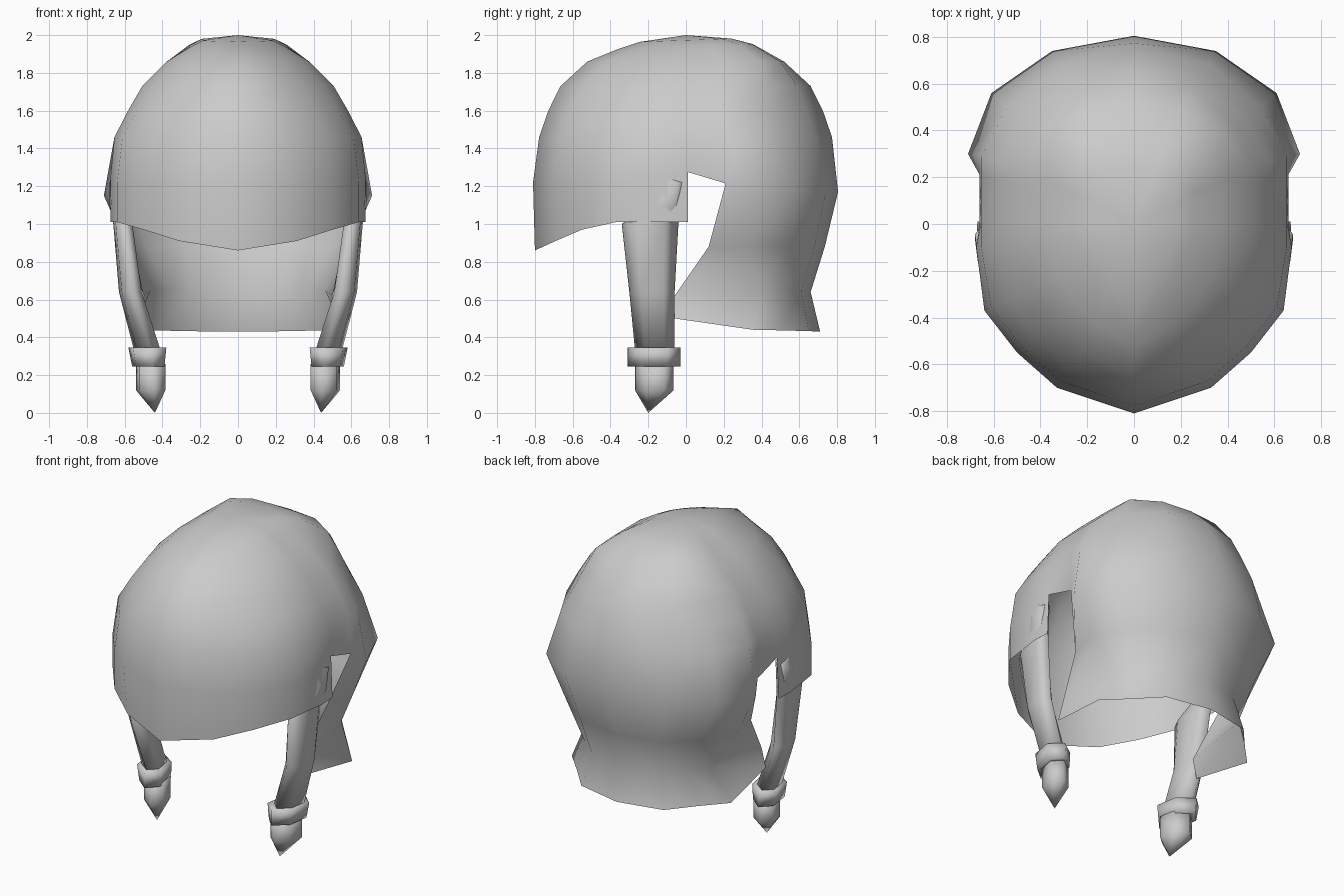
import bpy, bmesh, math

if "Cube" in bpy.data.objects:
    bpy.data.objects.remove(bpy.data.objects["Cube"])

grey = bpy.data.materials.new("hair grey")
grey.diffuse_color = (0.6, 0.6, 0.6, 1)
grey.use_nodes = True
grey.node_tree.nodes["Principled BSDF"].inputs["Base Color"].default_value = grey.diffuse_color


def finish(name, bm):
    """Store the right half as a smooth object and mirror it across x."""
    me = bpy.data.meshes.new(name)
    bm.to_mesh(me)
    bm.free()
    me.materials.append(grey)
    for p in me.polygons:
        p.use_smooth = True
    ob = bpy.data.objects.new(name, me)
    bpy.context.collection.objects.link(ob)
    mod = ob.modifiers.new("mirror", 'MIRROR')
    mod.merge_threshold = 0.001
    return ob


def skin(bm, rows):
    """Quads between rows of points, listed bottom to top."""
    vs = [[bm.verts.new(p) for p in r] for r in rows]
    for a, b in zip(vs, vs[1:]):
        for i in range(len(a) - 1):
            bm.faces.new((a[i], a[i + 1], b[i + 1], b[i]))


# Widest outline of the hair, from the forehead round to the back
brow = [(0, -.81, 1.22), (.33, -.70, 1.22), (.50, -.55, 1.22), (.64, -.37, 1.22),
        (.675, -.10, 1.25), (.66, .01, 1.275), (.66, .21, 1.215), (.71, .30, 1.15),
        (.61, .56, 1.17), (.35, .74, 1.17), (0, .805, 1.17)]

# Crown rings: height, x scale, y scale, corner fullness at front and back
rings = [(1.46, .955, .96, 1, .93), (1.60, .85, .90, .98, .92), (1.73, .74, .82, .95, .94),
         (1.86, .55, .645, .94, 1.09), (1.94, .365, .44, .92, 1.15), (1.973, .27, .30, .92, 1.17)]


def crown_row(z, kx, ky, front, back):
    row = []
    for i, (x, y, _) in enumerate(brow):
        if 4 <= i <= 7:
            x = .685                      # even out the temples above the ear
        f = {1: front, 2: front, 3: front, 8: back, 9: (1 + back) / 2}.get(i, 1)
        yy = y * ky * f
        row.append((x * kx * f, yy, z + (.035 * yy if z > 1.9 else 0)))
    return row


# Fringe hem and the rows of the back hair below the outline
fringe = [(0, -.80, .86), (.31, -.69, .91), (.50, -.55, .97),
          (.64, -.37, 1.01), (.675, -.10, 1.01), (.67, .01, 1.01)]
nape_hem = [(.53, -.06, .50), (.57, .355, .44), (.43, .50, .437), (.295, .65, .433), (0, .71, .43)]
nape_pinch = [(.50, -.06, .62), (.46, .40, .65), (.37, .51, .65), (.25, .61, .645), (0, .66, .64)]
nape_upper = [(.55, .12, .88), (.59, .33, .88), (.48, .53, .88), (.28, .68, .88), (0, .735, .88)]

bm = bmesh.new()
skin(bm, [brow] + [crown_row(*r) for r in rings] + [[(0, 0, 2.0)] * len(brow)])
skin(bm, [fringe, brow[:6]])
skin(bm, [nape_hem, nape_pinch, nape_upper, brow[6:]])
bmesh.ops.remove_doubles(bm, verts=bm.verts, dist=0.0005)
finish("hair_shell", bm)


def tube(name, sections, sides=6):
    """Loft of slanted oval sections: x min, x max, y min, y max, z."""
    bm = bmesh.new()
    loops = []
    for x0, x1, y0, y1, z in sections:
        loop = []
        for i in range(sides):
            a = 2 * math.pi * (i + .5) / sides
            c, s = math.cos(a) / math.cos(math.pi / sides), math.sin(a)
            loop.append(bm.verts.new(((x0 + x1) / 2 + (.88 * c + .25 * s) * (x1 - x0) / 2,
                                      (y0 + y1) / 2 + s * (y1 - y0) / 2, z)))
        loops.append(loop)
    for a, b in zip(loops, loops[1:]):
        for i in range(sides):
            j = (i + 1) % sides
            bm.faces.new((a[i], a[j], b[j], b[i]))
    bm.faces.new(loops[0][::-1])
    bm.faces.new(loops[-1])
    bmesh.ops.remove_doubles(bm, verts=bm.verts, dist=0.0005)
    bmesh.ops.recalc_face_normals(bm, faces=bm.faces)
    return finish(name, bm)


# Side locks, just pushing through the shell near the ear
tube("side_lock", [(.41, .55, -.27, -.06, .33), (.51, .63, -.30, -.06, .64),
                   (.56, .66, -.34, -.04, 1.0), (.59, .68, -.20, -.02, 1.10),
                   (.60, .68, -.18, .0, 1.22), (.62, .655, -.21, -.15, 1.28)])
# Hair ties
tube("hair_tie", [(.42, .53, -.25, -.08, .25), (.39, .56, -.31, -.03, .245),
                  (.38, .58, -.31, -.03, .345), (.42, .54, -.25, -.08, .345)])
# Pointed lock ends
tube("lock_tip", [(.44, .44, -.20, -.20, .0), (.385, .54, -.27, -.065, .12),
                  (.385, .54, -.27, -.065, .26)])
